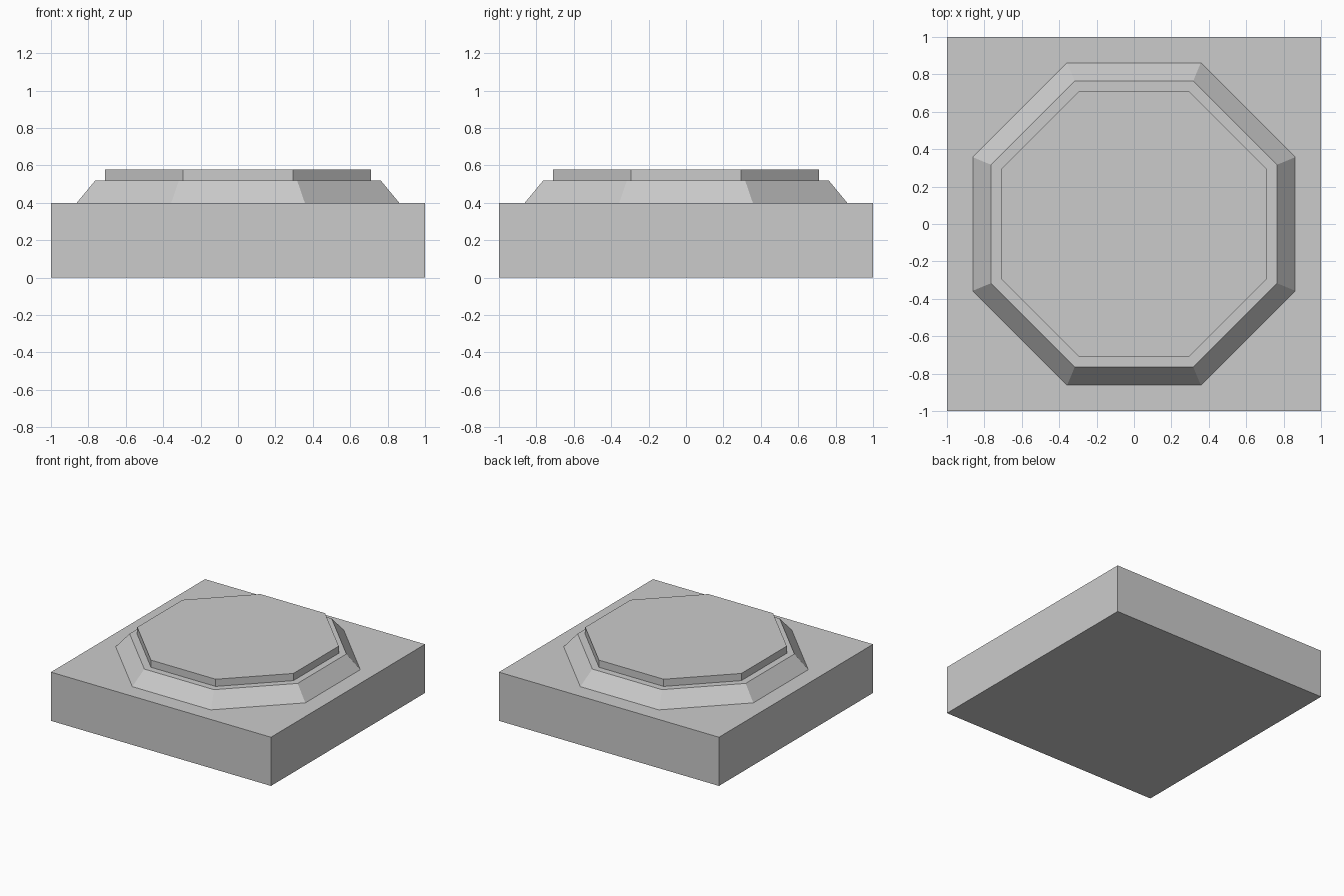
import bpy
from math import cos, pi

default = bpy.data.objects.get("Cube")
if default:
    bpy.data.objects.remove(default, do_unlink=True)

# Single stone grey
grey = bpy.data.materials.new("light_grey")
grey.use_nodes = True
colour = (0.6, 0.6, 0.6, 1)
grey.diffuse_color = colour
grey.node_tree.nodes["Principled BSDF"].inputs["Base Color"].default_value = colour


def tier(name, sides, bottom, top, z0, z1):
    """Prism or frustum; bottom and top are centre-to-flat distances."""
    k = 1 / cos(pi / sides)
    bpy.ops.mesh.primitive_cone_add(
        vertices=sides, radius1=bottom * k, radius2=top * k,
        depth=z1 - z0, location=(0, 0, (z0 + z1) / 2))
    obj = bpy.context.object
    obj.name = name
    # turn half a step so that a flat side faces the front
    obj.rotation_euler.z = pi / sides
    bpy.ops.object.transform_apply(location=False, rotation=True, scale=False)
    obj.data.materials.append(grey)
    return obj


# Square slab, sloped octagonal plinth and octagonal cap
tier("base_slab", 4, 1.0, 1.0, 0.0, 0.4)
tier("sloped_plinth", 8, 0.862, 0.764, 0.4, 0.518)
tier("top_cap", 8, 0.71, 0.71, 0.518, 0.577)
